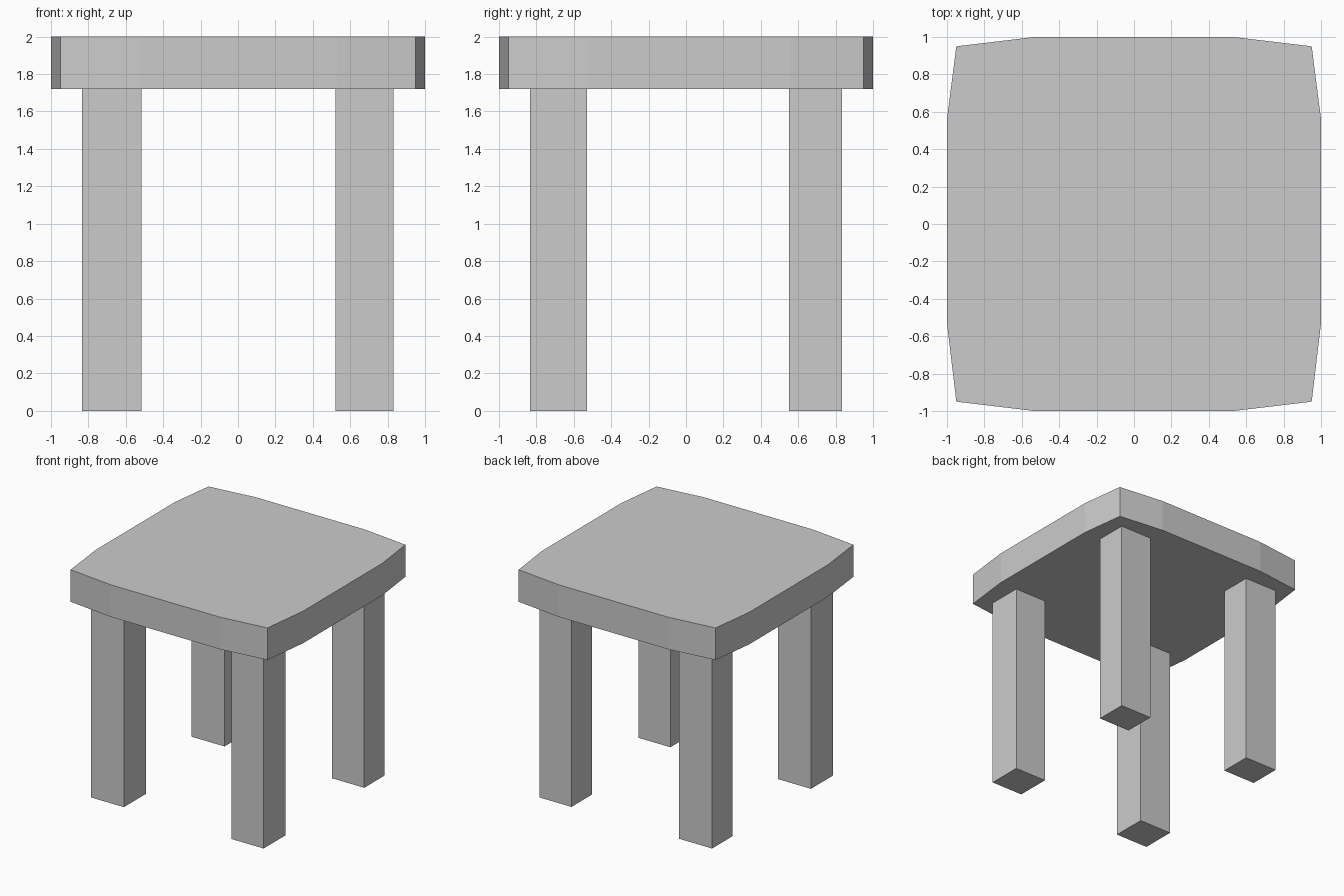
import bpy
import bmesh

if "Cube" in bpy.data.objects:
    bpy.data.objects.remove(bpy.data.objects["Cube"])


def prism(name, outline, z0, z1):
    """Extrude a counter-clockwise outline from z0 up to z1."""
    bm = bmesh.new()
    base = bm.faces.new([bm.verts.new((x, y, z0)) for x, y in outline])
    top = bmesh.ops.extrude_face_region(bm, geom=[base], use_keep_orig=True)
    verts = [g for g in top["geom"] if isinstance(g, bmesh.types.BMVert)]
    bmesh.ops.translate(bm, verts=verts, vec=(0, 0, z1 - z0))
    bmesh.ops.recalc_face_normals(bm, faces=bm.faces)
    mesh = bpy.data.meshes.new(name)
    bm.to_mesh(mesh)
    bm.free()
    obj = bpy.data.objects.new(name, mesh)
    bpy.context.collection.objects.link(obj)
    return obj


SEAT_BOTTOM, SEAT_TOP = 1.72, 2.0

# Seat: square slab with gently bowed sides
prism("seat", [(-0.95, -0.95), (-0.53, -1), (0.53, -1), (0.95, -0.95),
               (1, -0.53), (1, 0.56), (0.95, 0.95), (0.53, 1),
               (-0.53, 1), (-0.95, 0.95), (-1, 0.56), (-1, -0.53)],
      SEAT_BOTTOM, SEAT_TOP)

# Four square legs
for y_name, (y0, y1) in {"front": (-0.835, -0.53), "back": (0.552, 0.833)}.items():
    for x_name, (x0, x1) in {"left": (-0.835, -0.517), "right": (0.522, 0.832)}.items():
        prism(f"{y_name}_{x_name}_leg",
              [(x0, y0), (x1, y0), (x1, y1), (x0, y1)], 0, SEAT_BOTTOM)
